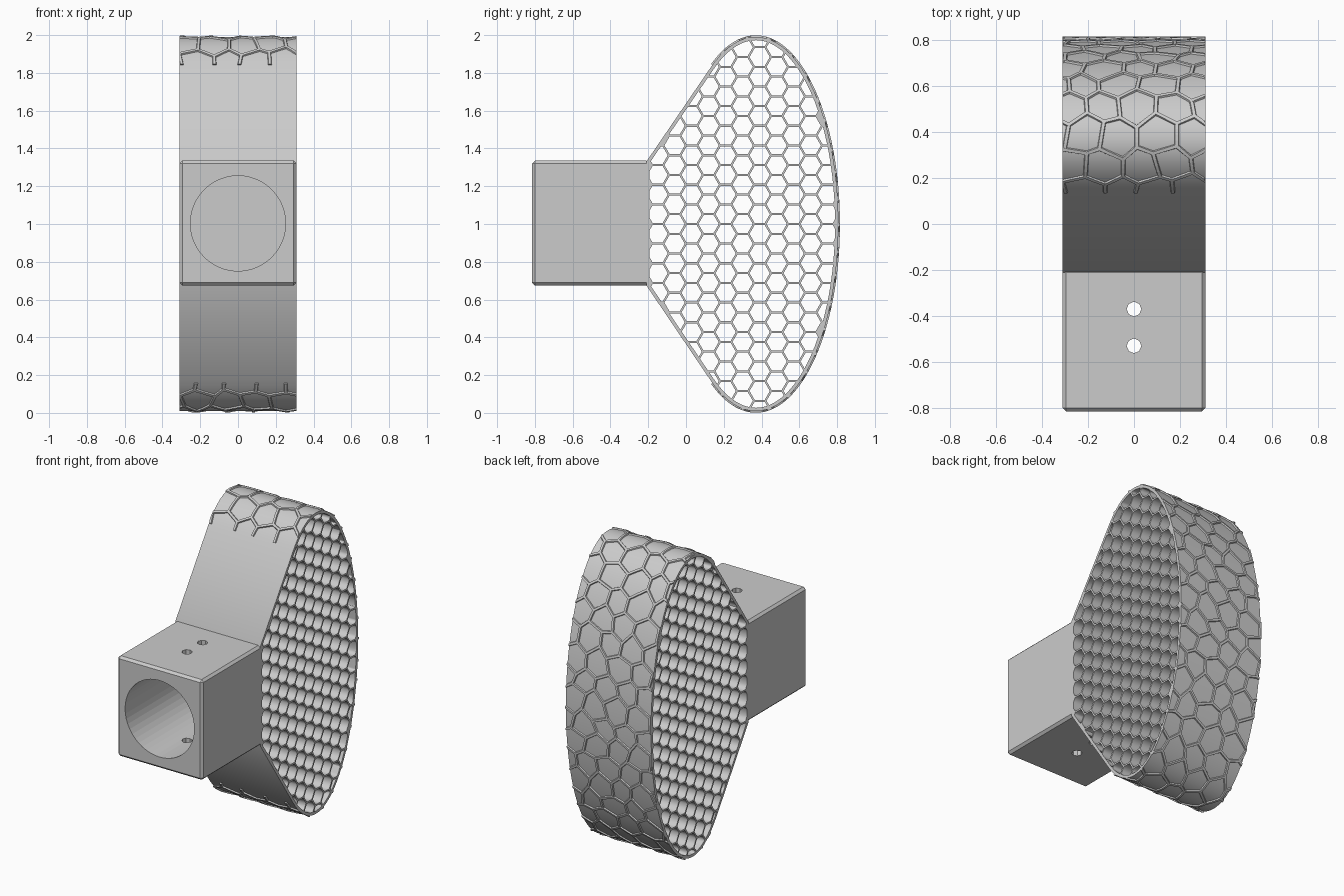
import bpy, bmesh, math, random
from mathutils import Vector

if "Cube" in bpy.data.objects:
    bpy.data.objects.remove(bpy.data.objects["Cube"])

random.seed(4)
HALF_W = 0.31                      # half width along x
CY, CZ, A, B = 0.37, 1.0, 0.437, 0.991   # ellipse in the YZ plane
BOX_Z0, BOX_Z1 = 0.675, 1.335
BACK_Y = -0.21                     # where the dish meets the box


def ellipse(t):
    return (CY + A * math.cos(t), CZ + B * math.sin(t))


def convex_hull(pts):
    pts = sorted(set(pts))

    def half(seq):
        out = []
        for p in seq:
            while len(out) > 1 and ((out[-1][0] - out[-2][0]) * (p[1] - out[-2][1])
                                    - (out[-1][1] - out[-2][1]) * (p[0] - out[-2][0])) <= 0:
                out.pop()
            out.append(p)
        return out[:-1]
    return half(pts) + half(pts[::-1])


def clip(poly, hull, inset):
    """Keep the part of poly lying at least inset inside a CCW convex hull."""
    for i, p in enumerate(hull):
        a, b = Vector(p), Vector(hull[(i + 1) % len(hull)])
        d = (b - a).normalized()
        n = Vector((-d.y, d.x))
        out = []
        for j, v in enumerate(poly):
            w = poly[j - 1]
            dv, dw = (v - a).dot(n) - inset, (w - a).dot(n) - inset
            if (dv > 0) != (dw > 0):
                out.append(w.lerp(v, dw / (dw - dv)))
            if dv > 0:
                out.append(v)
        poly = out
        if not poly:
            return []
    clean = [v for j, v in enumerate(poly) if (v - poly[j - 1]).length > 1e-4]
    return clean


def area(poly):
    return abs(sum(poly[j - 1].cross(v) for j, v in enumerate(poly))) / 2


# Dish: outline with hexagonal through-holes, extruded across x
outline = convex_hull([ellipse(2 * math.pi * i / 96) for i in range(96)]
                      + [(BACK_Y, BOX_Z0), (BACK_Y, BOX_Z1 - 0.005)])
curve = bpy.data.curves.new("honeycomb_dish", 'CURVE')
curve.dimensions, curve.fill_mode, curve.extrude = '2D', 'BOTH', HALF_W


def add_loop(points):
    s = curve.splines.new('POLY')
    s.points.add(len(points) - 1)
    for sp, p in zip(s.points, points):
        sp.co = (p[0], p[1], 0, 1)
    s.use_cyclic_u = True


add_loop(outline)
PITCH, STRUT = 0.104, 0.011
R = (PITCH - STRUT) / math.sqrt(3)
STEP = PITCH * math.sqrt(3) / 2
for col in range(-7, 8):
    for row in range(-11, 12):
        c = Vector((0.3 + col * STEP, CZ + (row + 0.5 * (col % 2)) * PITCH))
        cell = [c + R * Vector((math.cos(k * math.pi / 3), math.sin(k * math.pi / 3)))
                for k in range(6)]
        cell = clip(cell, outline, 0.018)
        if len(cell) > 2 and area(cell) > 0.0004:
            add_loop(cell)
dish = bpy.data.objects.new("honeycomb_dish", curve)
dish.rotation_euler = (math.pi / 2, 0, math.pi / 2)
bpy.context.collection.objects.link(dish)
bpy.context.view_layer.objects.active = dish
dish.select_set(True)
bpy.ops.object.convert(target='MESH')
dish.select_set(False)

# Arc-length table, so the ridge pattern can be wrapped around the rim
T0 = math.acos((0.14 - CY) / A)
N = 800
table = [(0.0, -T0)]
for i in range(1, N + 1):
    t = -T0 + 2 * T0 * i / N
    p, q = Vector(ellipse(t)), Vector(ellipse(table[-1][1]))
    table.append((table[-1][0] + (p - q).length, t))
ARC = table[-1][0]


def on_rim(u, x, h):
    lo, hi = 0, N
    while hi - lo > 1:
        mid = (lo + hi) // 2
        lo, hi = (mid, hi) if table[mid][0] <= u else (lo, mid)
    (u0, t0), (u1, t1) = table[lo], table[hi]
    t = t0 + (t1 - t0) * (u - u0) / (u1 - u0)
    n = Vector((math.cos(t) / A, math.sin(t) / B)).normalized()
    y, z = ellipse(t)
    return (x, y + n.x * h, z + n.y * h)


# Rim ridges: irregular hexagon network raised on the curved outside
CELL = 0.158
RR = CELL / math.sqrt(3)
nodes, edges = {}, set()
rows = int(ARC / (1.5 * RR)) + 2
for r in range(-1, rows):
    for c in range(-4, 5):
        cu, cx = r * 1.5 * RR, (c + 0.5 * (r % 2)) * CELL + 0.02
        keys = []
        for k in range(6):
            a = k * math.pi / 3
            u, x = cu + RR * math.cos(a), cx + RR * math.sin(a)
            key = (round(u * 200 / RR / 100), round(x * 400 / CELL / 100))
            if key not in nodes:
                nodes[key] = Vector((u + random.uniform(-.018, .018),
                                     x + random.uniform(-.018, .018)))
            keys.append(key)
        for k in range(6):
            edges.add(tuple(sorted((keys[k - 1], keys[k]))))

frame = [(0, -HALF_W), (ARC, -HALF_W), (ARC, HALF_W), (0, HALF_W)]
bm = bmesh.new()
for ka, kb in sorted(edges):
    a, b = nodes[ka], nodes[kb]
    if (b - a).length < 0.02:
        continue
    d = (b - a).normalized()
    s = Vector((-d.y, d.x))
    strip = clip([a - s * .009, b - s * .009, b + s * .009, a + s * .009], frame, 0.0005)
    if len(strip) < 3:
        continue
    ts = [(v - a).dot(d) for v in strip]
    t0, t1 = min(ts), max(ts)
    prev = None
    for i in range(5):
        m = a + d * (t0 + (t1 - t0) * i / 4)
        ring = []
        for off, h in ((-.011, -.004), (-.007, .008), (.007, .008), (.011, -.004)):
            w = m + s * off
            ring.append(bm.verts.new(on_rim(min(max(w.x, 0), ARC),
                                            min(max(w.y, -HALF_W), HALF_W), h)))
        if prev:
            for j in range(4):
                bm.faces.new((prev[j], prev[(j + 1) % 4], ring[(j + 1) % 4], ring[j]))
        else:
            bm.faces.new(ring)
        prev = ring
    bm.faces.new(prev[::-1])
bmesh.ops.recalc_face_normals(bm, faces=bm.faces)
me = bpy.data.meshes.new("rim_ridges")
bm.to_mesh(me)
bpy.context.collection.objects.link(bpy.data.objects.new("rim_ridges", me))

# Mounting box with chamfered edges
bpy.ops.mesh.primitive_cube_add(size=1, location=(0, -0.505, (BOX_Z0 + BOX_Z1) / 2))
box = bpy.context.object
box.name = "mounting_box"
box.scale = (2 * HALF_W, 0.62, BOX_Z1 - BOX_Z0)
bpy.ops.object.transform_apply(location=False, rotation=False, scale=True)
chamfer = box.modifiers.new("chamfer", 'BEVEL')
chamfer.width, chamfer.segments = 0.015, 1
bpy.ops.object.modifier_apply(modifier="chamfer")


def drill(radius, depth, loc, rot, sides):
    bpy.ops.mesh.primitive_cylinder_add(vertices=sides, radius=radius, depth=depth,
                                        location=loc, rotation=rot)
    cutter = bpy.context.object
    cutter.hide_render = True
    mod = box.modifiers.new("drill", 'BOOLEAN')
    mod.operation, mod.solver, mod.object = 'DIFFERENCE', 'EXACT', cutter
    bpy.context.view_layer.objects.active = box
    bpy.ops.object.modifier_apply(modifier="drill")
    bpy.data.objects.remove(cutter)


# Blind front bore and two vertical screw holes
drill(0.252, 1.0, (0, -0.75, 1.003), (math.pi / 2, 0, 0), 48)
for y in (-0.37, -0.53):
    drill(0.032, 1.2, (0, y, 1.0), (0, 0, 0), 8)
